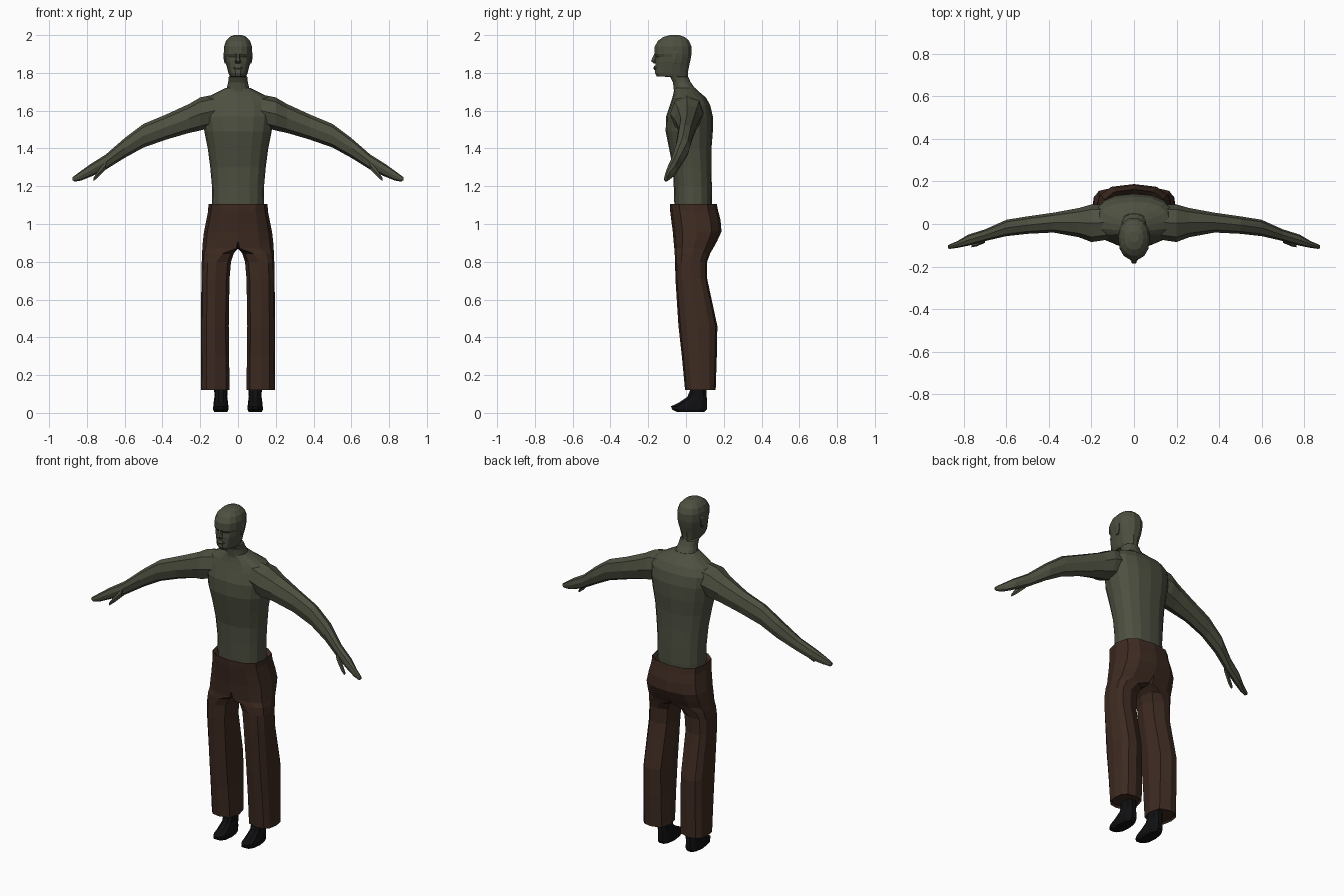
import bpy, bmesh, math
from math import sin, cos, pi


def colour(name, rgb):
    m = bpy.data.materials.new(name)
    m.diffuse_color = (*rgb, 1)
    return m


GREEN = colour("olive skin", (0.075, 0.080, 0.052))
BROWN = colour("brown cloth", (0.046, 0.023, 0.015))
BLACK = colour("black leather", (0.005, 0.005, 0.006))


def loft(name, rings, mat, mirror=False):
    """Skin a list of equal-length point rings, capping both ends."""
    bm = bmesh.new()
    vs = [[bm.verts.new(p) for p in r] for r in rings]
    n = len(vs[0])
    for a, b in zip(vs, vs[1:]):
        for i in range(n):
            j = (i + 1) % n
            bm.faces.new((a[i], a[j], b[j], b[i]))
    bm.faces.new(vs[0][::-1])
    bm.faces.new(vs[-1])
    if mirror:  # drop faces lying on the mirror plane
        inner = [f for f in bm.faces if all(abs(v.co.x) < 1e-5 for v in f.verts)]
        bmesh.ops.delete(bm, geom=inner, context='FACES')
    bmesh.ops.recalc_face_normals(bm, faces=bm.faces)
    me = bpy.data.meshes.new(name)
    bm.to_mesh(me)
    bm.free()
    me.materials.append(mat)
    ob = bpy.data.objects.new(name, me)
    bpy.context.collection.objects.link(ob)
    if mirror:
        mod = ob.modifiers.new("mirror", 'MIRROR')
        mod.use_clip = True
    return ob


def rounded(t, p):
    """Point on a unit superellipse; p below 1 makes it boxier."""
    c, s = cos(t), sin(t)
    return math.copysign(abs(c) ** p, c), math.copysign(abs(s) ** p, s)


def flat_ring(z, w, yf, yb, n=16, p=0.85, xc=0):
    """Horizontal ring with half width w, from front yf to back yb."""
    pts = []
    for i in range(n):
        c, s = rounded(2 * pi * i / n, p)
        pts.append((xc + w * c, (yf + yb) / 2 + (yb - yf) / 2 * s, z))
    return pts


def side_ring(x, yf, yb, zb, zt, n=8):
    """Vertical ring across an arm at position x."""
    pts = []
    for i in range(n):
        c, s = rounded(2 * pi * i / n, 0.9)
        pts.append((x, (yf + yb) / 2 + (yb - yf) / 2 * c, (zb + zt) / 2 + (zt - zb) / 2 * s))
    return pts


# Torso
loft("torso", [flat_ring(*r) for r in [
    (1.06, 0.135, -0.06, 0.135), (1.11, 0.137, -0.062, 0.138), (1.20, 0.138, -0.065, 0.137),
    (1.30, 0.147, -0.07, 0.134), (1.40, 0.160, -0.09, 0.135), (1.49, 0.178, -0.108, 0.142),
    (1.57, 0.190, -0.105, 0.142), (1.63, 0.190, -0.085, 0.128), (1.67, 0.165, -0.072, 0.105),
    (1.695, 0.115, -0.066, 0.075), (1.72, 0.065, -0.062, 0.05)]], GREEN)

# Neck and head, with the jaw overhanging the neck
loft("head", [flat_ring(*r, n=14, p=0.9) for r in [
    (1.66, 0.075, -0.065, 0.085), (1.71, 0.062, -0.066, 0.056), (1.75, 0.052, -0.070, 0.026),
    (1.778, 0.050, -0.085, 0.014), (1.782, 0.044, -0.158, 0.012), (1.80, 0.051, -0.167, 0.012),
    (1.835, 0.060, -0.165, 0.018), (1.86, 0.067, -0.164, 0.024), (1.885, 0.071, -0.160, 0.029),
    (1.90, 0.074, -0.170, 0.031), (1.94, 0.074, -0.168, 0.031), (1.97, 0.064, -0.150, 0.018),
    (1.99, 0.045, -0.122, -0.005), (2.0, 0.022, -0.085, -0.035)]], GREEN)

# Nose, lips and ears
loft("nose", [flat_ring(*r, n=6) for r in [
    (1.85, 0.013, -0.172, -0.15), (1.862, 0.017, -0.187, -0.15),
    (1.875, 0.012, -0.182, -0.15), (1.903, 0.008, -0.168, -0.15)]], GREEN)
loft("lips", [flat_ring(*r, n=8) for r in [
    (1.815, 0.016, -0.168, -0.14), (1.825, 0.025, -0.173, -0.14), (1.838, 0.014, -0.168, -0.14)]], GREEN)
loft("ear", [flat_ring(*r, n=6, xc=0.066) for r in [
    (1.85, 0.005, -0.07, -0.05), (1.875, 0.010, -0.075, -0.038),
    (1.905, 0.011, -0.075, -0.034), (1.915, 0.006, -0.068, -0.042)]], GREEN, True)

# Arms with flattened hands
loft("arm", [side_ring(*r) for r in [
    (0.10, -0.07, 0.09, 1.52, 1.69), (0.20, -0.085, 0.092, 1.495, 1.67),
    (0.26, -0.062, 0.075, 1.482, 1.635), (0.38, -0.040, 0.053, 1.447, 1.58),
    (0.50, -0.046, 0.036, 1.405, 1.53), (0.60, -0.057, 0.020, 1.350, 1.455),
    (0.70, -0.080, -0.025, 1.288, 1.368), (0.78, -0.102, -0.050, 1.250, 1.318),
    (0.83, -0.112, -0.080, 1.230, 1.282), (0.865, -0.117, -0.095, 1.224, 1.256),
    (0.876, -0.115, -0.100, 1.232, 1.248)]], GREEN, True)
loft("thumb", [side_ring(*r, n=6) for r in [
    (0.70, -0.088, -0.055, 1.285, 1.335), (0.74, -0.105, -0.08, 1.245, 1.285),
    (0.765, -0.110, -0.092, 1.226, 1.246)]], GREEN, True)


def leg_ring(z, xi, xo, yf, yb, d):
    """Half-body ring: d = 1 is D-shaped against the centre, d = 0 is a full oval."""
    pts = []
    yc, ry, xc, rx = (yf + yb) / 2, (yb - yf) / 2, (xi + xo) / 2, (xo - xi) / 2
    for deg in (-90, -60, -30, 0, 30, 60, 90, 135, 180, 225):
        c, s = rounded(math.radians(deg), 0.75)
        if abs(c) < 1e-6:
            c = 0
        x_oval, x_d = xc + rx * c, xi + (xo - xi) * max(c, 0)
        pts.append((x_oval + (x_d - x_oval) * d, yc + ry * s, z))
    return pts


# Trousers: one half from waist to hem, mirrored
loft("trousers", [leg_ring(*r) for r in [
    (1.085, 0, 0.140, -0.070, 0.145, 1), (1.105, 0, 0.157, -0.086, 0.163, 1),
    (1.07, 0, 0.158, -0.084, 0.170, 1), (1.02, 0, 0.168, -0.078, 0.183, 1),
    (0.96, 0, 0.180, -0.070, 0.188, 1), (0.91, 0, 0.186, -0.066, 0.165, 1),
    (0.87, 0, 0.189, -0.062, 0.143, 0.9), (0.845, 0.022, 0.190, -0.060, 0.128, 0.3),
    (0.80, 0.037, 0.192, -0.058, 0.112, 0), (0.71, 0.045, 0.194, -0.056, 0.112, 0),
    (0.46, 0.049, 0.196, -0.040, 0.166, 0), (0.30, 0.047, 0.197, -0.022, 0.163, 0),
    (0.12, 0.045, 0.197, -0.005, 0.157, 0), (0.13, 0.055, 0.187, 0.005, 0.147, 0)]], BROWN, True)

# Shoes
loft("shoe", [flat_ring(*r, n=10, xc=0.091) for r in [
    (0.004, 0.034, -0.050, 0.100), (0.018, 0.041, -0.078, 0.114), (0.035, 0.040, -0.083, 0.116),
    (0.055, 0.038, -0.040, 0.114), (0.085, 0.034, 0.005, 0.112), (0.12, 0.035, 0.020, 0.110),
    (0.18, 0.035, 0.020, 0.110)]], BLACK, True)
